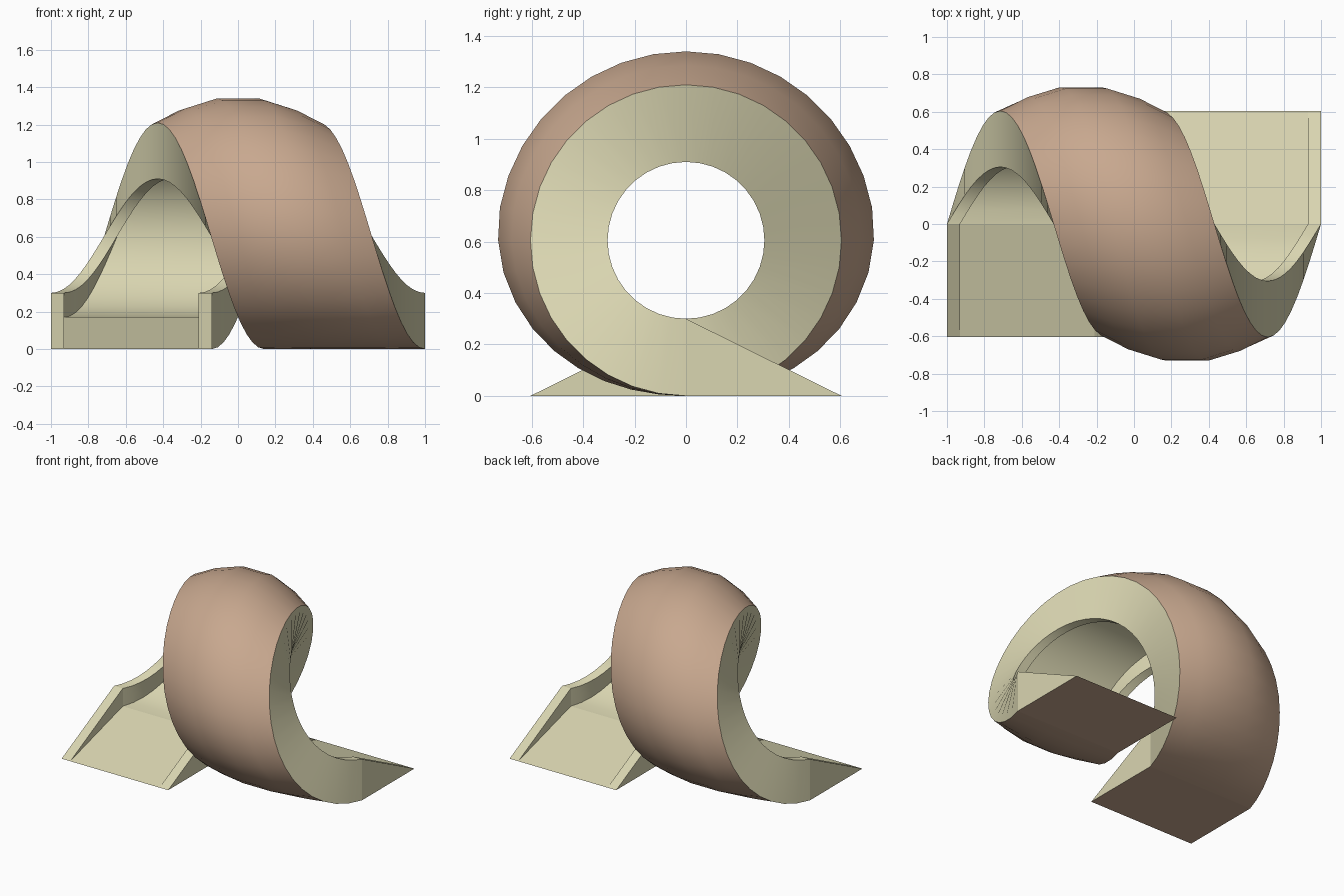
import bpy, bmesh, math
from mathutils import Vector

if "Cube" in bpy.data.objects:
    bpy.data.objects.remove(bpy.data.objects["Cube"])

WIDTH, RIM, DEPTH = 0.86, 0.07, 0.13      # track width, rim width, channel depth
R_OUT, R_IN, CZ = 0.605, 0.305, 0.605     # loop radii and centre height
SHIFT = 1.14                              # sideways travel of the loop
RAMP = 0.605                              # ramp length
STEPS = 36


def material(name, rgb):
    m = bpy.data.materials.new(name)
    m.diffuse_color = (*rgb, 1)
    m.use_nodes = True
    m.node_tree.nodes["Principled BSDF"].inputs["Base Color"].default_value = m.diffuse_color
    return m


CREAM = material("cream track", (0.70, 0.67, 0.44))
BROWN = material("tan underside", (0.578, 0.392, 0.275))


def profile(bulge):
    """Channel section as (across, radius) points; the last six form the outer shell."""
    w, f = WIDTH, R_IN + DEPTH
    top = [(0, R_IN), (RIM, R_IN), (RIM, f), (w - RIM, f), (w - RIM, R_IN), (w, R_IN)]
    shell = [(w * u, R_OUT + bulge * b) for u, b in
             ((1, 0), (.83, .58), (.63, 1), (.37, 1), (.17, .58), (0, 0))]
    return top + shell


def loop_section(t):
    k = min(1, min(t, 1 - t) / 0.28)
    bulge = 0.13 * k * k * (3 - 2 * k)
    a = 2 * math.pi * t
    x0 = -1 + SHIFT * t
    return [Vector((x0 + u, r * math.sin(a), CZ - r * math.cos(a))) for u, r in profile(bulge)]


def ramp_tip(t, y):
    return [Vector((p.x, y, 0)) for p in loop_section(t)]


def sweep(name, sections):
    """Skin the sections, with the outer shell strips in the second colour."""
    bm = bmesh.new()
    rings = [[bm.verts.new(p) for p in s] for s in sections]
    n = len(rings[0])
    for a, b in zip(rings, rings[1:]):
        for i in range(n):
            j = (i + 1) % n
            f = bm.faces.new((a[i], a[j], b[j], b[i]))
            f.material_index = 1 if 6 <= i <= 10 else 0
    bmesh.ops.remove_doubles(bm, verts=bm.verts, dist=1e-5)
    me = bpy.data.meshes.new(name)
    bm.to_mesh(me)
    bm.free()
    me.materials.append(CREAM)
    me.materials.append(BROWN)
    ob = bpy.data.objects.new(name, me)
    bpy.context.collection.objects.link(ob)
    bpy.context.view_layer.objects.active = ob
    ob.select_set(True)
    bpy.ops.object.shade_smooth_by_angle(angle=math.radians(30))
    ob.select_set(False)


# spiral loop, then the wedge ramps leading in and out
sweep("loop", [loop_section(i / STEPS) for i in range(STEPS + 1)])
sweep("entry_ramp", [ramp_tip(0, -RAMP), loop_section(0)])
sweep("exit_ramp", [loop_section(1), ramp_tip(1, RAMP)])
